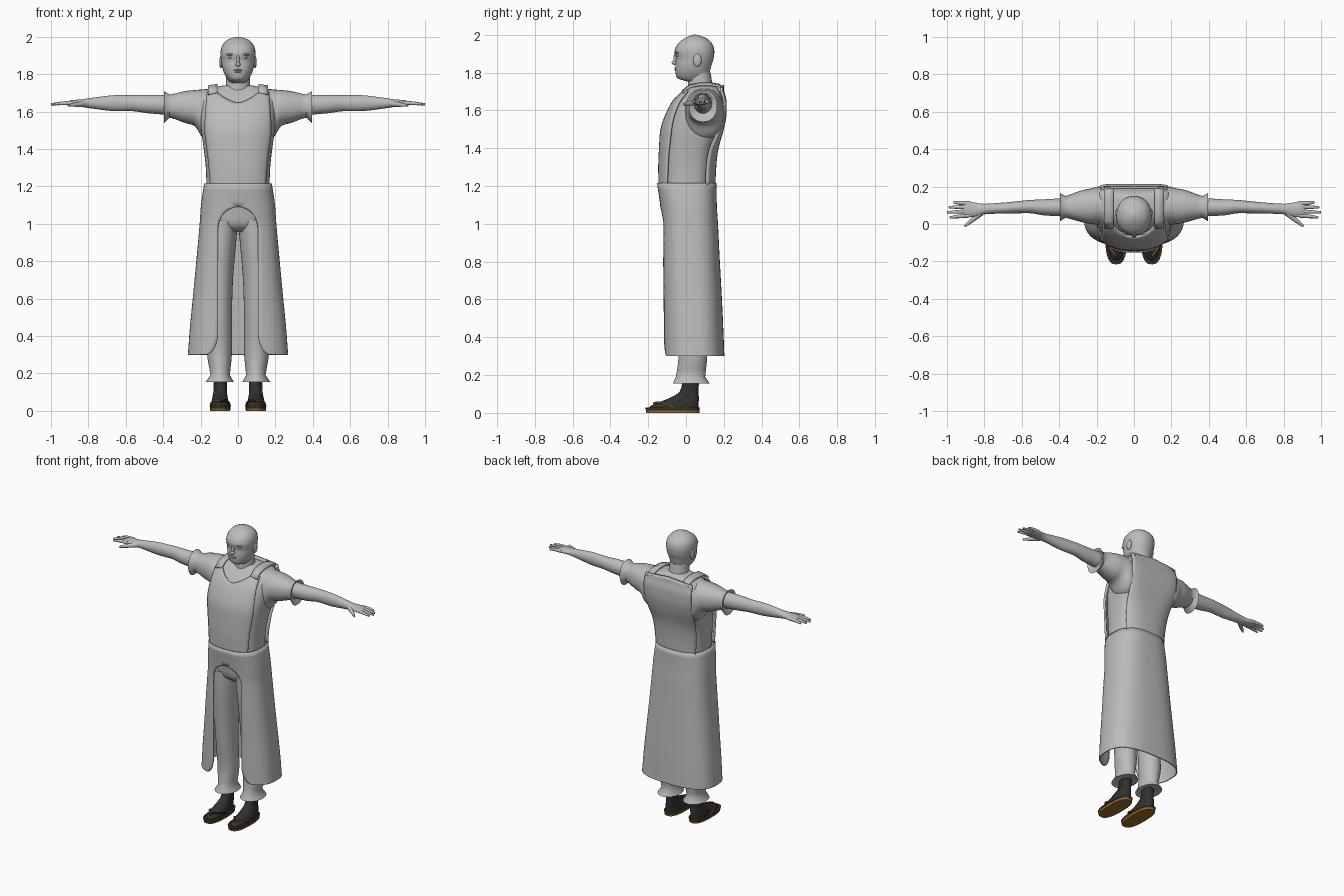
import bpy, bmesh, math
from mathutils import Vector

if "Cube" in bpy.data.objects:
    bpy.data.objects.remove(bpy.data.objects["Cube"])


def material(name, rgb):
    m = bpy.data.materials.new(name)
    m.use_nodes = True
    m.diffuse_color = (*rgb, 1)
    m.node_tree.nodes["Principled BSDF"].inputs["Base Color"].default_value = (*rgb, 1)
    return m


GREY = material("plain grey", (0.5, 0.5, 0.5))
DARK = material("charcoal shoe", (0.03, 0.03, 0.03))
GOLD = material("ochre trim", (0.32, 0.15, 0.02))


def finish(ob, mat, mirror=False, thick=0):
    ob.data.materials.clear()
    ob.data.materials.append(mat)
    if mirror:
        ob.modifiers.new("Mirror", "MIRROR")
    if thick:
        s = ob.modifiers.new("Solidify", "SOLIDIFY")
        s.thickness, s.offset = thick, 0
    bpy.ops.object.select_all(action="DESELECT")
    ob.select_set(True)
    bpy.context.view_layer.objects.active = ob
    bpy.ops.object.shade_smooth_by_angle(angle=math.radians(50))
    return ob


def mesh_object(name, bm, mat, **kw):
    bmesh.ops.remove_doubles(bm, verts=bm.verts, dist=0.0002)
    bmesh.ops.recalc_face_normals(bm, faces=bm.faces)
    me = bpy.data.meshes.new(name)
    bm.to_mesh(me)
    bm.free()
    ob = bpy.data.objects.new(name, me)
    bpy.context.collection.objects.link(ob)
    return finish(ob, mat, **kw)


def sample(table, t):
    """Smoothly interpolate a table whose rows start with the axis position."""
    rows = sorted(table)
    t = min(max(t, rows[0][0]), rows[-1][0])
    i = max(k for k in range(len(rows) - 1) if rows[k][0] <= t)
    a, b = rows[i], rows[i + 1]
    p, n = rows[max(i - 1, 0)], rows[min(i + 2, len(rows) - 1)]
    h = b[0] - a[0]
    s = (t - a[0]) / h
    out = [t]
    for k in range(1, len(a)):
        m0 = (b[k] - p[k]) / (b[0] - p[0]) * h
        m1 = (n[k] - a[k]) / (n[0] - a[0]) * h
        d = b[k] - a[k]
        if m0 * d <= 0 or m1 * d <= 0:
            m0, m1 = (m0 if m0 * d > 0 else 0), (m1 if m1 * d > 0 else 0)
        out.append(a[k] + m0 * s + (3 * d - 2 * m0 - m1) * s * s + (m0 + m1 - 2 * d) * s ** 3)
    return out


def ring_point(row, ang, axis="z"):
    """Row: position, front y, back y, half width, centre, front power, back power."""
    t, lo, hi, half, mid, pf, pb = row
    c, s = math.sin(ang), -math.cos(ang)
    p = pf if s < 0 else pb
    a = mid + half * math.copysign(abs(c) ** (2 / p), c)
    y = (lo + hi) / 2 + (hi - lo) / 2 * math.copysign(abs(s) ** (2 / p), s)
    return Vector((a, y, t)) if axis == "z" else Vector((t, y, a))


def grid(bm, rows):
    vs = [[bm.verts.new(p) for p in r] for r in rows]
    for a, b in zip(vs, vs[1:]):
        for i in range(len(a) - 1):
            bm.faces.new((a[i], a[i + 1], b[i + 1], b[i]))
    return vs


def full(table, power=2):
    return [(*r, *([0] if len(r) == 4 else []), *([power] * 2 if len(r) < 7 else [])) for r in table]


def loft(name, table, mat=GREY, axis="z", power=2, n=32, sub=4, **kw):
    table = full(table, power)
    bm = bmesh.new()
    rows = []
    for a, b in zip(table, table[1:]):
        rows += [sample(table, a[0] + (b[0] - a[0]) * k / sub) for k in range(sub)]
    rows.append(table[-1])
    vs = grid(bm, [[ring_point(r, 2 * math.pi * i / n, axis) for i in range(n + 1)] for r in rows])
    for end in (vs[0], vs[-1]):
        bm.faces.new(end[:-1])
    return mesh_object(name, bm, mat, **kw)


def tube(name, pts, radii, mat=GREY, mirror=True):
    cu = bpy.data.curves.new(name, "CURVE")
    cu.dimensions, cu.bevel_depth, cu.bevel_resolution = "3D", 1, 3
    cu.use_fill_caps, cu.resolution_u = True, 5
    sp = cu.splines.new("BEZIER")
    sp.bezier_points.add(len(pts) - 1)
    for b, p, r in zip(sp.bezier_points, pts, radii):
        b.co, b.radius = p, r
        b.handle_left_type = b.handle_right_type = "AUTO"
    tmp = bpy.data.objects.new(name + " path", cu)
    me = bpy.data.meshes.new_from_object(tmp)
    bpy.data.objects.remove(tmp)
    ob = bpy.data.objects.new(name, me)
    bpy.context.collection.objects.link(ob)
    return finish(ob, mat, mirror=mirror)


def blob(name, loc, size, mirror=False):
    bm = bmesh.new()
    bmesh.ops.create_uvsphere(bm, u_segments=16, v_segments=10, radius=1)
    for v in bm.verts:
        v.co = Vector(loc) + v.co * Vector(size)
    return mesh_object(name, bm, GREY, mirror=mirror)


# Head, face and neck
loft("head", [(1.752, 0.01, 0.11, 0.04), (1.768, -0.042, 0.12, 0.052), (1.80, -0.055, 0.125, 0.072),
              (1.84, -0.056, 0.135, 0.085), (1.87, -0.053, 0.145, 0.09), (1.91, -0.061, 0.15, 0.094),
              (1.95, -0.045, 0.14, 0.086), (1.98, -0.01, 0.11, 0.062), (1.995, 0.02, 0.075, 0.03),
              (2.0, 0.04, 0.055, 0.006)], power=2.15)
loft("neck", [(1.64, 0.0, 0.16, 0.08), (1.71, 0.01, 0.145, 0.068), (1.80, 0.012, 0.13, 0.062)])
blob("nose_bridge", (0, -0.055, 1.872), (0.009, 0.012, 0.03))
blob("nose_tip", (0, -0.06, 1.852), (0.014, 0.016, 0.011))
blob("upper_lip", (0, -0.054, 1.822), (0.024, 0.008, 0.005))
blob("lower_lip", (0, -0.053, 1.813), (0.02, 0.008, 0.005))
blob("brow", (0.036, -0.046, 1.905), (0.026, 0.012, 0.006), mirror=True)
blob("eye", (0.036, -0.044, 1.889), (0.016, 0.008, 0.006), mirror=True)
blob("ear", (0.091, 0.06, 1.865), (0.009, 0.022, 0.034), mirror=True)

# Shirt body and short sleeves
TORSO = [(1.18, -0.125, 0.135, 0.168, 0, 2.5, 2.5), (1.30, -0.127, 0.14, 0.172, 0, 2.5, 2.7),
         (1.40, -0.123, 0.152, 0.183, 0, 2.5, 3), (1.50, -0.115, 0.18, 0.197, 0, 2.5, 4),
         (1.58, -0.088, 0.195, 0.205, 0, 2.5, 5), (1.65, -0.05, 0.195, 0.205, 0, 2.5, 6),
         (1.70, -0.005, 0.18, 0.19, 0, 2.5, 6), (1.725, 0.02, 0.165, 0.15, 0, 2.3, 4),
         (1.74, 0.03, 0.15, 0.075, 0, 2, 2)]
loft("shirt_body", TORSO, n=48)
loft("shirt_sleeve", [(0.13, -0.02, 0.20, 0.14, 1.58), (0.19, -0.005, 0.20, 0.128, 1.59),
                      (0.23, 0.0, 0.19, 0.097, 1.618), (0.28, 0.01, 0.18, 0.086, 1.624),
                      (0.395, 0.015, 0.165, 0.085, 1.624), (0.385, 0.035, 0.145, 0.06, 1.63)],
     axis="x", power=2.2, mirror=True)

# Arms and hands
loft("arm", [(0.34, 0.04, 0.14, 0.055, 1.635), (0.48, 0.046, 0.132, 0.049, 1.64),
             (0.56, 0.058, 0.128, 0.043, 1.645), (0.66, 0.056, 0.118, 0.043, 1.645),
             (0.80, 0.052, 0.108, 0.026, 1.645), (0.84, 0.04, 0.112, 0.02, 1.645),
             (0.89, 0.036, 0.122, 0.016, 1.645), (0.915, 0.04, 0.118, 0.01, 1.643)],
     axis="x", mirror=True)
for name, y0, y1, tip in (("index", 0.046, 0.035, 0.985), ("middle", 0.068, 0.062, 1.0),
                          ("ring", 0.09, 0.09, 0.99), ("little", 0.11, 0.117, 0.965)):
    tube(name + "_finger", [(0.88, y0, 1.646), (0.94, (y0 + y1) / 2, 1.644), (tip, y1, 1.639)],
         [0.012, 0.010, 0.006])
tube("thumb", [(0.82, 0.06, 1.642), (0.86, 0.025, 1.638), (0.905, -0.012, 1.632)], [0.018, 0.013, 0.006])

# Hips and flared trouser legs
loft("trouser_hips", [(0.955, -0.05, 0.10, 0.09), (0.99, -0.09, 0.13, 0.155), (1.06, -0.105, 0.14, 0.172),
                      (1.20, -0.12, 0.138, 0.168)], power=2.3)
loft("trouser_leg", [(0.16, -0.06, 0.10, 0.05, 0.095), (0.155, -0.07, 0.125, 0.075, 0.098),
                     (0.30, -0.04, 0.112, 0.066, 0.099), (0.50, -0.06, 0.105, 0.066, 0.099),
                     (0.70, -0.08, 0.11, 0.072, 0.099), (0.90, -0.097, 0.125, 0.082, 0.092),
                     (1.02, -0.10, 0.132, 0.084, 0.084)], mirror=True)

# Long apron skirt with an arched front opening
SKIRT = full([(0.30, -0.118, 0.20, 0.265), (0.45, -0.12, 0.194, 0.254), (0.60, -0.122, 0.187, 0.239),
              (0.80, -0.126, 0.176, 0.22), (1.00, -0.126, 0.166, 0.202), (1.10, -0.134, 0.16, 0.195),
              (1.215, -0.15, 0.158, 0.178)], 2.7)


def opening(z):
    if z >= 0.97:
        return 0.107 * math.sqrt(max(0, 1 - ((z - 0.97) / 0.12) ** 2))
    drop = max(0, (0.42 - z) / 0.12)
    return 0.107 + 0.065 * (1 - math.sqrt(max(0, 1 - drop * drop)))


levels = [0.30 + 0.12 * (1 - math.cos(k * math.pi / 16)) for k in range(8)]
levels += [0.42 + 0.055 * k for k in range(10)]
levels += [0.97 + 0.12 * math.sin(k * math.pi / 24) for k in range(13)] + [1.12, 1.15, 1.18, 1.215]
rows = []
for z in levels:
    r = sample(SKIRT, z)
    start = math.asin((opening(z) / r[3]) ** (r[5] / 2))
    rows.append([ring_point(r, start + (math.pi - start) * i / 28) for i in range(29)])
bm = bmesh.new()
grid(bm, rows)
grid(bm, [[Vector((-p.x, p.y, p.z)) for p in r] for r in rows])
mesh_object("apron_skirt", bm, GREY, thick=0.006)


# Apron panels that follow the shirt
def panel(name, side, width, top):
    rows = []
    for v in range(25):
        row = []
        for i in range(25):
            u = i / 12 - 1
            z = 1.2 + (top(abs(u)) - 1.2) * v / 24
            x = u * sample(width, z)[1]
            r = sample(TORSO, min(z, 1.70))
            p = r[5] if side < 0 else r[6]
            k = (1 - min(abs(x) / (r[3] + 0.012), 0.98) ** p) ** (1 / p)
            row.append(Vector((x, (r[1] + r[2]) / 2 + side * ((r[2] - r[1]) / 2 * k + 0.014), z)))
        rows.append(row)
    bm = bmesh.new()
    grid(bm, rows)
    mesh_object(name, bm, GREY, thick=0.012)


panel("apron_bib", -1, [(1.2, 0.145), (1.35, 0.158), (1.5, 0.176), (1.6, 0.172), (1.72, 0.163)],
      lambda u: 1.645 + 0.06 * min(1, u / 0.7) ** 1.6)
panel("apron_back", 1, [(1.2, 0.15), (1.4, 0.165), (1.6, 0.18), (1.73, 0.178)],
      lambda u: 1.735 - 0.015 * u)

# Shoulder straps
bm = bmesh.new()
path = [(-0.02, 1.70), (0.02, 1.732), (0.07, 1.742), (0.13, 1.742), (0.175, 1.735), (0.195, 1.71)]
grid(bm, [[Vector((x, y, z - (x - 0.11) * 0.15)) for x in (0.11, 0.135, 0.16)] for y, z in path])
mesh_object("apron_strap", bm, GREY, mirror=True, thick=0.012)

# Split-toe shoes on sandals
loft("shoe", [(0.015, -0.195, 0.065, 0.046, 0.095), (0.035, -0.19, 0.066, 0.047, 0.095),
              (0.055, -0.145, 0.067, 0.043, 0.095), (0.08, -0.085, 0.068, 0.037, 0.094),
              (0.11, -0.035, 0.066, 0.033, 0.092), (0.19, -0.015, 0.07, 0.034, 0.092)],
     DARK, power=2.3, mirror=True)
for name, z, grow, mat in (("sandal_sole", 0, 0, GOLD), ("sandal_top", 0.012, 0.001, DARK)):
    loft(name, [(z, -0.21 - grow, 0.07 + grow, 0.053 + grow, 0.095),
                (z + 0.012, -0.213 - grow, 0.072 + grow, 0.055 + grow, 0.095)],
         mat, power=2.6, sub=1, mirror=True)
rim = [ring_point((0.025, -0.213, 0.072, 0.055, 0.095, 2.6, 2.6), k * math.pi / 12) for k in range(25)]
tube("sandal_piping", rim, [0.003] * 25, GOLD)
for name, s in (("outer", 1), ("inner", -1)):
    tube(name + "_sandal_strap", [(0.095 + s * 0.052, -0.06, 0.026), (0.095 + s * 0.042, -0.115, 0.05),
                                  (0.095 + s * 0.018, -0.15, 0.056), (0.095, -0.172, 0.05)],
         [0.005] * 4, GOLD if s > 0 else DARK)
tube("shoe_seam", [(0.127, 0.035, 0.16), (0.128, 0.025, 0.12), (0.132, -0.005, 0.085),
                   (0.139, -0.05, 0.05)], [0.0025] * 4, GOLD)
